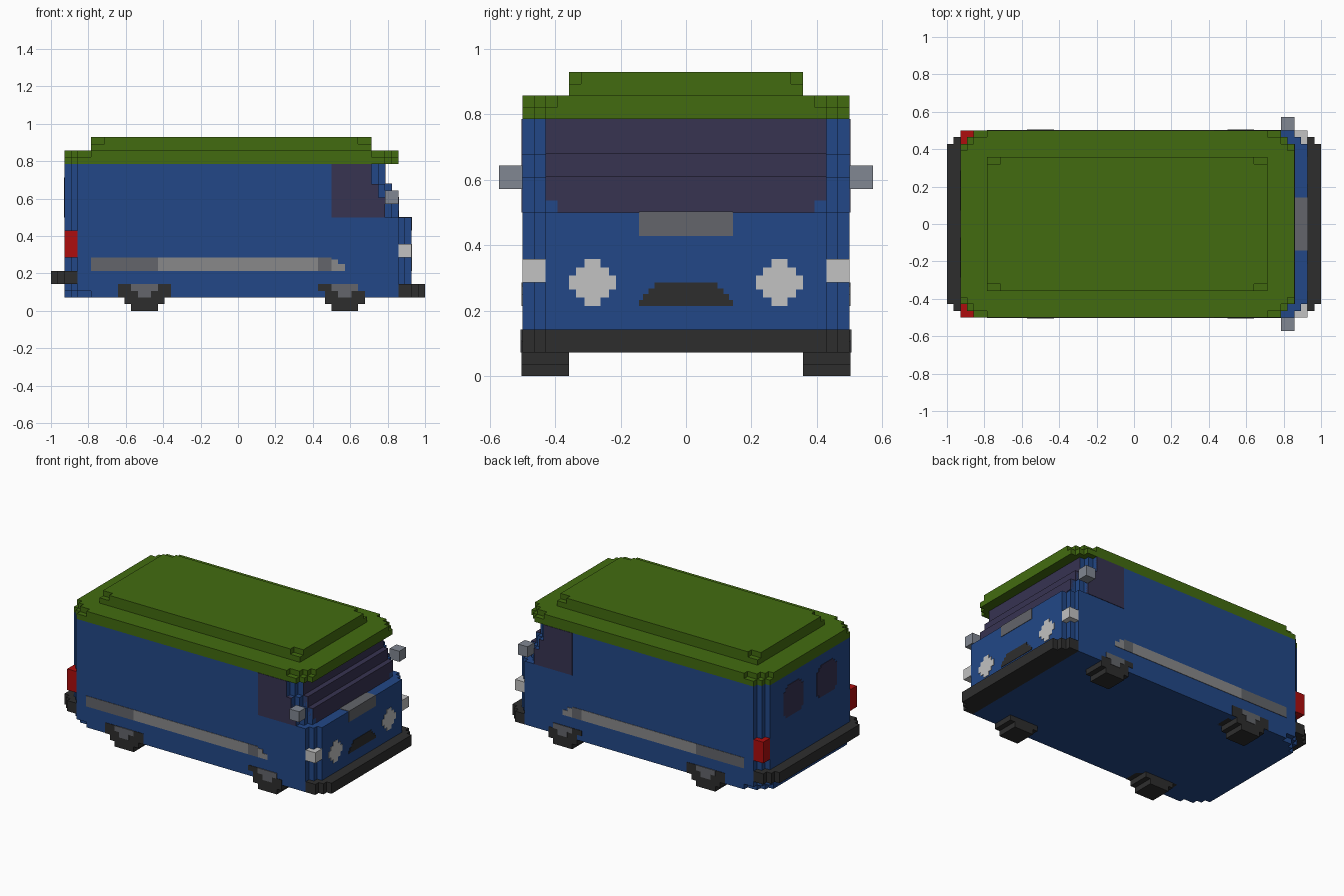
import bpy, bmesh

if "Cube" in bpy.data.objects:
    bpy.data.objects.remove(bpy.data.objects["Cube"])

U = 1 / 28      # half-block grid unit; all sizes below are in grid units
T = 0.08        # plate thickness


def material(name, r, g, b):
    m = bpy.data.materials.new(name)
    m.diffuse_color = (r, g, b, 1)
    m.use_nodes = True
    m.node_tree.nodes["Principled BSDF"].inputs["Base Color"].default_value = m.diffuse_color
    return m


BLUE = material("body blue", .016, .064, .245)
GREEN = material("roof green", .055, .148, .005)
BLACK = material("rubber black", .027, .027, .027)
PURPLE = material("dark glass", .038, .033, .083)
WHITE = material("lamp white", .54, .54, .54)
LIGHT = material("stripe light grey", .25, .25, .255)
GREY = material("stripe dark grey", .125, .13, .145)
STEEL = material("mirror grey", .22, .245, .29)
RED = material("tail red", .42, .004, .004)


def finish(bm, name, mat):
    bmesh.ops.recalc_face_normals(bm, faces=bm.faces)
    bmesh.ops.scale(bm, vec=(U, U, U), verts=bm.verts)
    me = bpy.data.meshes.new(name)
    bm.to_mesh(me)
    bm.free()
    me.materials.append(mat)
    bpy.context.collection.objects.link(bpy.data.objects.new(name, me))


def boxes(name, mat, items, mirror=False):
    """Boxes given as x0, x1, y0, y1, z0, z1, optionally repeated across y."""
    bm = bmesh.new()
    if mirror:
        items = items + [(a, b, -d, -c, e, f) for a, b, c, d, e, f in items]
    for a, b, c, d, e, f in items:
        vs = bmesh.ops.create_cube(bm, size=1)["verts"]
        for v in vs:
            v.co = (b if v.co.x > 0 else a, d if v.co.y > 0 else c, f if v.co.z > 0 else e)
    finish(bm, name, mat)


def stair(x, steps, sign):
    """Stepped corner from the end face out to the side."""
    pts = []
    for i, (dx, y) in enumerate(steps):
        if i:
            pts.append((x + sign * dx, steps[i - 1][1]))
        pts.append((x + sign * dx, y))
    return pts


def layers(name, mat, items):
    """Stack of slabs with stepped corners: x0, x1, rear steps, front steps, z0, z1."""
    bm = bmesh.new()
    for x0, x1, rear, front, z0, z1 in items:
        half = stair(x0, rear, 1) + stair(x1, front, -1)[::-1]
        pts = half + [(x, -y) for x, y in reversed(half)]
        face = bm.faces.new([bm.verts.new((x, y, z0)) for x, y in pts])
        ext = bmesh.ops.extrude_face_region(bm, geom=[face], use_keep_orig=True)["geom"]
        for v in ext:
            if isinstance(v, bmesh.types.BMVert):
                v.co.z = z1
    finish(bm, name, mat)


SQUARE = [(0, 14)]
ROUND = [(0, 12), (1, 13), (2, 14)]
ROUNDER = [(0, 11), (1, 12), (2, 13), (4, 14)]

# Van body, with the nose raked back in three steps
NOSE = [(24, 14, 17), (23, 17, 19), (22, 19, 22)]
layers("body", BLUE,
       [(-26, 24, ROUNDER, SQUARE, 2, 3), (-26, 24, ROUND, SQUARE, 3, 4),
        (-26, 26, ROUND, ROUND, 4, 14)]
       + [(-26, x, ROUND, ROUND, a, b) for x, a, b in NOSE])

# Roof and raised roof panel
layers("roof", GREEN, [(-26, 24, ROUND, ROUND, 22, 23), (-26, 24, ROUNDER, ROUNDER, 23, 24)])
SMALL = [(0, 9), (2, 10)]
layers("roof_panel", GREEN, [(-22, 20, [(0, 10)], [(0, 10)], 24, 25),
                             (-22, 20, SMALL, SMALL, 25, 26)])

# Bumpers
layers("front_bumper", BLACK, [(24, 28, SQUARE, ROUND, 2, 4)])
layers("rear_bumper", BLACK, [(-28, -24, ROUND, SQUARE, 4, 6)])

# Windscreen, including the ledges of the rake
boxes("windscreen", PURPLE,
      [(23, 24 + T, -11, 11, 14, 15), (23, 24 + T, -12, 12, 15, 17 + T),
       (22, 23 + T, -12, 12, 17, 19 + T), (21, 22 + T, -12, 12, 19, 22)])

# Cab side windows follow the rake
boxes("side_window", PURPLE,
      [(14, x - 2, 13.5, 14 + T, a, b) for x, a, b in NOSE], True)

# Rear windows with clipped corners
boxes("rear_window", PURPLE,
      [(-26 - T, -25.5, 2, 8, 14.6, 19), (-26 - T, -25.5, 2.6, 7.4, 14, 14.6),
       (-26 - T, -25.5, 2.6, 7.4, 19, 19.6), (-26 - T, -25.5, 3.2, 6.8, 19.6, 20)], True)

# Wheels and hubs
boxes("rear_wheel", BLACK,
      [(-18, -10, 10, 14 + T, 2, 4), (-17, -11, 10, 14 + T, 1, 2),
       (-16, -12, 10, 14 + T, 0, 1)], True)
boxes("front_wheel", BLACK,
      [(12, 18, 10, 14 + T, 3, 4), (13, 19, 10, 14 + T, 1, 3),
       (14, 18, 10, 14 + T, 0, 1)], True)
boxes("hub", GREY,
      [(c - w, c + w, 13, 14 + 2 * T, z, z + 1)
       for c in (-14, 16) for w, z in ((2, 3), (1, 2))], True)

# Side stripe
boxes("stripe_middle", LIGHT,
      [(-12, 12, 13.5, 14 + T, 6, 8), (14, 15, 13.5, 14 + T, 6, 7.7),
       (15, 16, 13.5, 14 + T, 6, 7)], True)
boxes("stripe_ends", GREY,
      [(-22, -12, 13.5, 14 + T, 6, 8), (12, 14, 13.5, 14 + T, 6, 8)], True)

# Lamps
boxes("headlight", WHITE,
      [(25.5, 26 + T, 8 - w, 8 + w, 8 - h, 8 + h)
       for w, h in ((2, .6), (1.4, 1.3), (.7, 2))], True)
boxes("corner_lamp", WHITE, [(24, 26, 12, 14, 8, 10)], True)
boxes("tail_light", RED, [(-26, -24, 12, 14, 8, 12)], True)

# Nose plate, grille and door mirrors
boxes("nose_plate", GREY, [(24, 26 + T, -4, 4, 12, 14 + T)])
boxes("grille", BLACK,
      [(25.5, 26 + T, -w, w, z, z + .5)
       for w, z in ((4, 6), (3.7, 6.5), (3.2, 7), (2.7, 7.5))])
boxes("mirror", STEEL, [(22, 24, 14, 16, 16, 18)], True)
